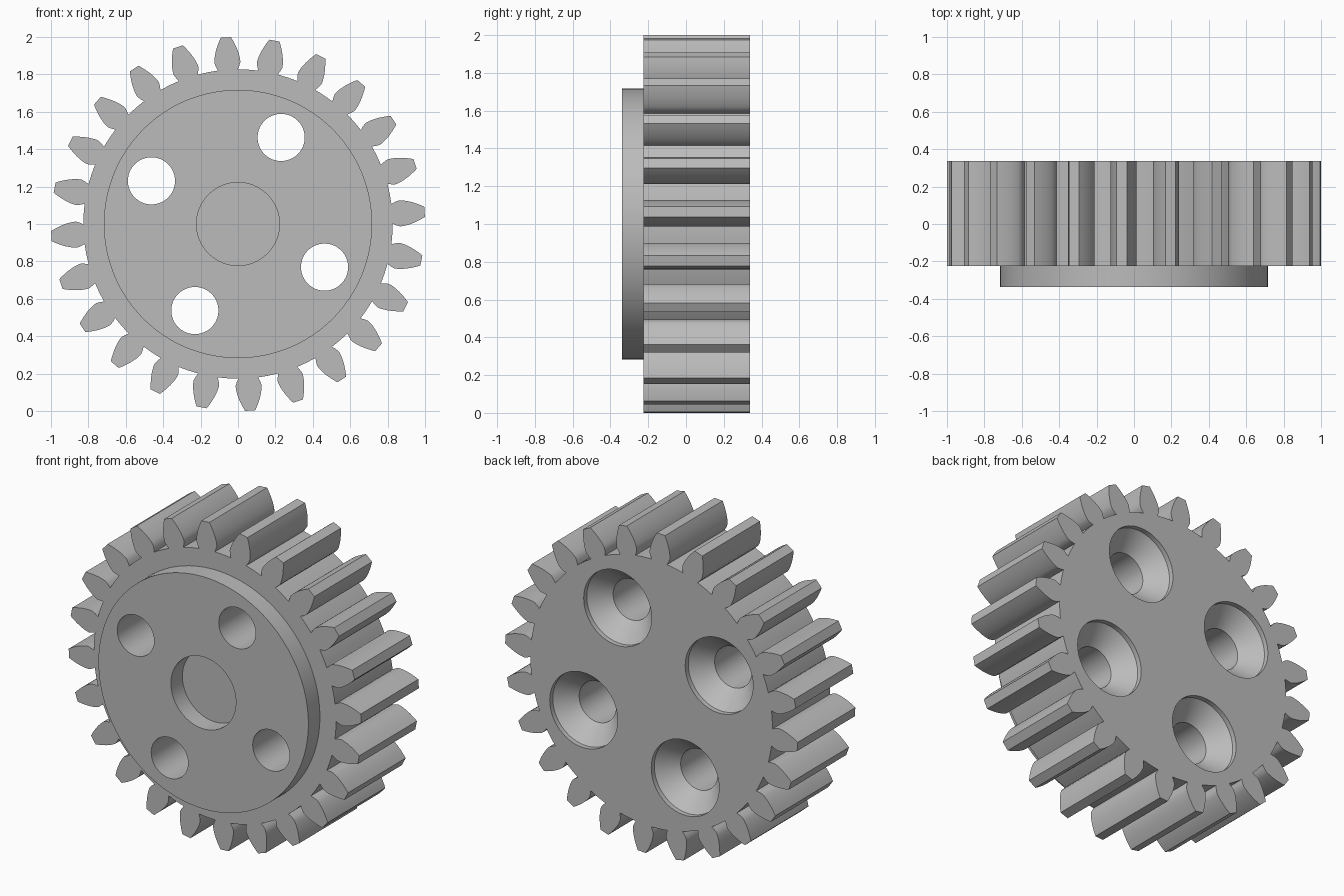
import bpy, bmesh, math

cube = bpy.data.objects.get("Cube")
if cube:
    bpy.data.objects.remove(cube, do_unlink=True)

# Main dimensions
TEETH = 24
MODULE = 2 / (TEETH + 2)
PITCH_R = MODULE * TEETH / 2
ROOT_R = PITCH_R - 1.25 * MODULE
TIP_R = 1.0
PRESSURE = math.radians(20)
BASE_R = PITCH_R * math.cos(PRESSURE)
BACK, FACE, FRONT = 0.3375, -0.225, -0.3375
HUB_R, BORE_R = 0.717, 0.222
HOLE_R, SINK_R, HOLE_ORBIT = 0.126, 0.232, 0.517
CENTRE_Z = 1.0

steel = bpy.data.materials.new("plain grey")
steel.use_nodes = True
GREY = (0.5, 0.5, 0.5, 1)
steel.diffuse_color = GREY
steel.node_tree.nodes["Principled BSDF"].inputs["Base Color"].default_value = GREY


def loft(name, rings):
    """Closed solid through a list of equally long rings of points."""
    bm = bmesh.new()
    loops = [[bm.verts.new(p) for p in ring] for ring in rings]
    n = len(loops[0])
    for a, b in zip(loops, loops[1:]):
        for i in range(n):
            j = (i + 1) % n
            bm.faces.new((a[i], a[j], b[j], b[i]))
    bm.faces.new(loops[0])
    bm.faces.new(loops[-1])
    bmesh.ops.recalc_face_normals(bm, faces=bm.faces)
    mesh = bpy.data.meshes.new(name)
    bm.to_mesh(mesh)
    bm.free()
    mesh.materials.append(steel)
    obj = bpy.data.objects.new(name, mesh)
    bpy.context.collection.objects.link(obj)
    return obj


def turned(name, profile, x=0, z=CENTRE_Z, sides=96):
    """Solid of (radius, y) steps turned about an axis along y."""
    angles = [math.tau * i / sides for i in range(sides)]
    return loft(name, [[(x + r * math.cos(a), y, z + r * math.sin(a)) for a in angles]
                       for r, y in profile])


def combine(target, tool, operation):
    """Apply a boolean and drop the tool."""
    mod = target.modifiers.new(tool.name, "BOOLEAN")
    mod.operation = operation
    mod.solver = "EXACT"
    mod.object = tool
    bpy.context.view_layer.objects.active = target
    bpy.ops.object.modifier_apply(modifier=mod.name)
    bpy.data.objects.remove(tool, do_unlink=True)


def involute(angle):
    return math.tan(angle) - angle


# Half of one tooth: undercut root, then involute flank out to the tip
half_tooth = [(ROOT_R, 0.064), ((ROOT_R + BASE_R) / 2, 0.074)]
STEPS = 8
for i in range(STEPS + 1):
    r = BASE_R + (TIP_R - BASE_R) * i / STEPS
    spread = involute(math.acos(min(1, BASE_R / r)))
    half_tooth.append((r, math.pi / (2 * TEETH) + involute(PRESSURE) - spread))

# Full gear outline
pitch = math.tau / TEETH
outline = []
for t in range(TEETH):
    mid = (t + 0.25) * pitch
    outline += [(r, mid - a) for r, a in half_tooth]
    outline += [(r, mid + a) for r, a in reversed(half_tooth)]
    gap_start = mid + half_tooth[0][1]
    gap = pitch - 2 * half_tooth[0][1]
    outline += [(ROOT_R, gap_start + gap * k / 4) for k in (1, 2, 3)]

gear = loft("gear_wheel", [[(r * math.cos(a), y, CENTRE_Z + r * math.sin(a)) for r, a in outline]
                           for y in (FACE, BACK)])

# Raised front disc with a shallow blind bore
combine(gear, turned("hub_disc", [(HUB_R, FRONT), (HUB_R, FACE + 0.05)], sides=128), "UNION")
combine(gear, turned("bore", [(BORE_R, FRONT - 0.1), (BORE_R, FACE)]), "DIFFERENCE")

# Four through holes, countersunk from the back
rim = BACK - 0.03
sink = rim - (SINK_R - HOLE_R)
for k in range(4):
    a = math.radians(63.5 + 90 * k)
    cutter = turned("bolt_hole", [(HOLE_R, FRONT - 0.1), (HOLE_R, sink), (SINK_R, rim),
                                  (SINK_R, BACK + 0.1)],
                    HOLE_ORBIT * math.cos(a), CENTRE_Z + HOLE_ORBIT * math.sin(a), 64)
    combine(gear, cutter, "DIFFERENCE")

# Smooth flanks and walls, crisp edges
bpy.ops.object.select_all(action="DESELECT")
gear.select_set(True)
bpy.context.view_layer.objects.active = gear
bpy.ops.object.shade_smooth_by_angle(angle=math.radians(30))
